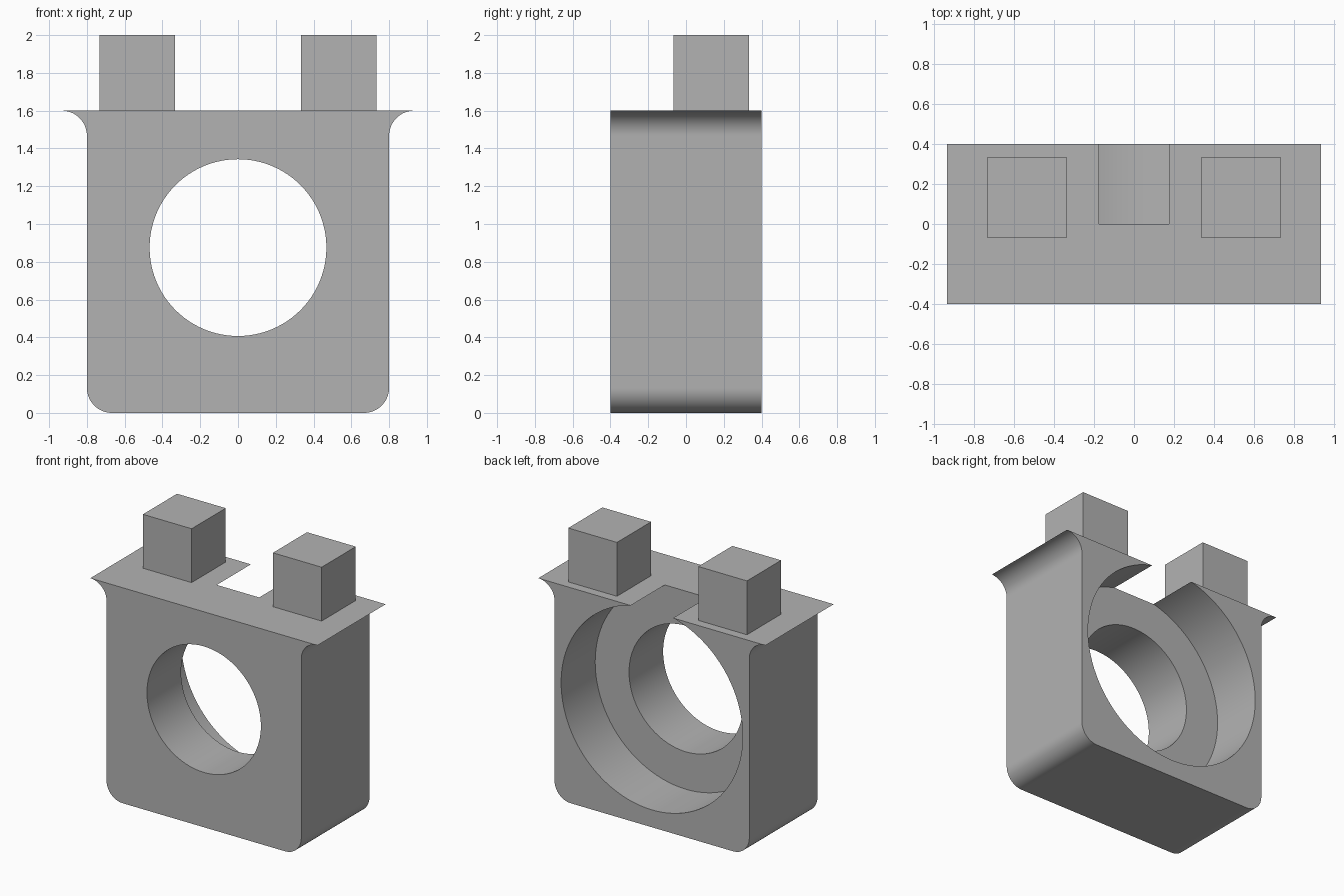
import bpy, bmesh
from math import sin, cos, pi, radians
from mathutils import Matrix

cube = bpy.data.objects.get("Cube")
if cube:
    bpy.data.objects.remove(cube, do_unlink=True)

WIDTH, DEPTH, HEIGHT = 0.8, 0.4, 1.6      # half width, half depth, height
FILLET = 0.133
BORE_Z = 0.875

grey = bpy.data.materials.new("plain grey")
grey.use_nodes = True
grey.diffuse_color = (0.45, 0.45, 0.45, 1)
grey.node_tree.nodes["Principled BSDF"].inputs["Base Color"].default_value = grey.diffuse_color


def add_object(name, bm):
    bmesh.ops.recalc_face_normals(bm, faces=bm.faces)
    mesh = bpy.data.meshes.new(name)
    bm.to_mesh(mesh)
    bm.free()
    mesh.materials.append(grey)
    obj = bpy.data.objects.new(name, mesh)
    bpy.context.collection.objects.link(obj)
    return obj


def arc(cx, cz, start, end, steps=16):
    angles = [radians(start + (end - start) * i / steps) for i in range(steps + 1)]
    return [(cx + FILLET * cos(a), cz + FILLET * sin(a)) for a in angles]


def cylinder(name, radius, y0, y1):
    bm = bmesh.new()
    place = Matrix.Translation((0, (y0 + y1) / 2, BORE_Z)) @ Matrix.Rotation(pi / 2, 4, 'X')
    bmesh.ops.create_cone(bm, cap_ends=True, segments=96, radius1=radius,
                          radius2=radius, depth=y1 - y0, matrix=place)
    return add_object(name, bm)


# Body: rounded bottom corners, concave flares under the top edge
right = arc(WIDTH - FILLET, FILLET, -90, 0) + arc(WIDTH + FILLET, HEIGHT - FILLET, 180, 90)
outline = right + [(-x, z) for x, z in reversed(right)]
bm = bmesh.new()
front = bm.faces.new([bm.verts.new((x, -DEPTH, z)) for x, z in outline])
extruded = bmesh.ops.extrude_face_region(bm, geom=[front], use_keep_orig=True)
moved = [v for v in extruded["geom"] if isinstance(v, bmesh.types.BMVert)]
bmesh.ops.translate(bm, verts=moved, vec=(0, 2 * DEPTH, 0))
body = add_object("body", bm)

# Through hole and wide rear recess, which breaks out through the top
for name, radius, y0 in (("hole_cutter", 0.468, -0.6), ("recess_cutter", 0.746, 0)):
    cutter = cylinder(name, radius, y0, 0.6)
    cutter.hide_render = True
    cut = body.modifiers.new(name, 'BOOLEAN')
    cut.operation = 'DIFFERENCE'
    cut.solver = 'EXACT'
    cut.object = cutter
    bpy.context.view_layer.objects.active = body
    bpy.ops.object.modifier_apply(modifier=name)
    bpy.data.objects.remove(cutter, do_unlink=True)

bpy.ops.object.select_all(action='DESELECT')
body.select_set(True)
bpy.context.view_layer.objects.active = body
bpy.ops.object.shade_smooth_by_angle(angle=radians(30))

# Square posts on the top
for side, name in ((1, "left_post"), (-1, "right_post")):
    bm = bmesh.new()
    bmesh.ops.create_cube(bm, size=0.4, matrix=Matrix.Translation((side * 0.534, 0.133, 1.8)))
    add_object(name, bm)
